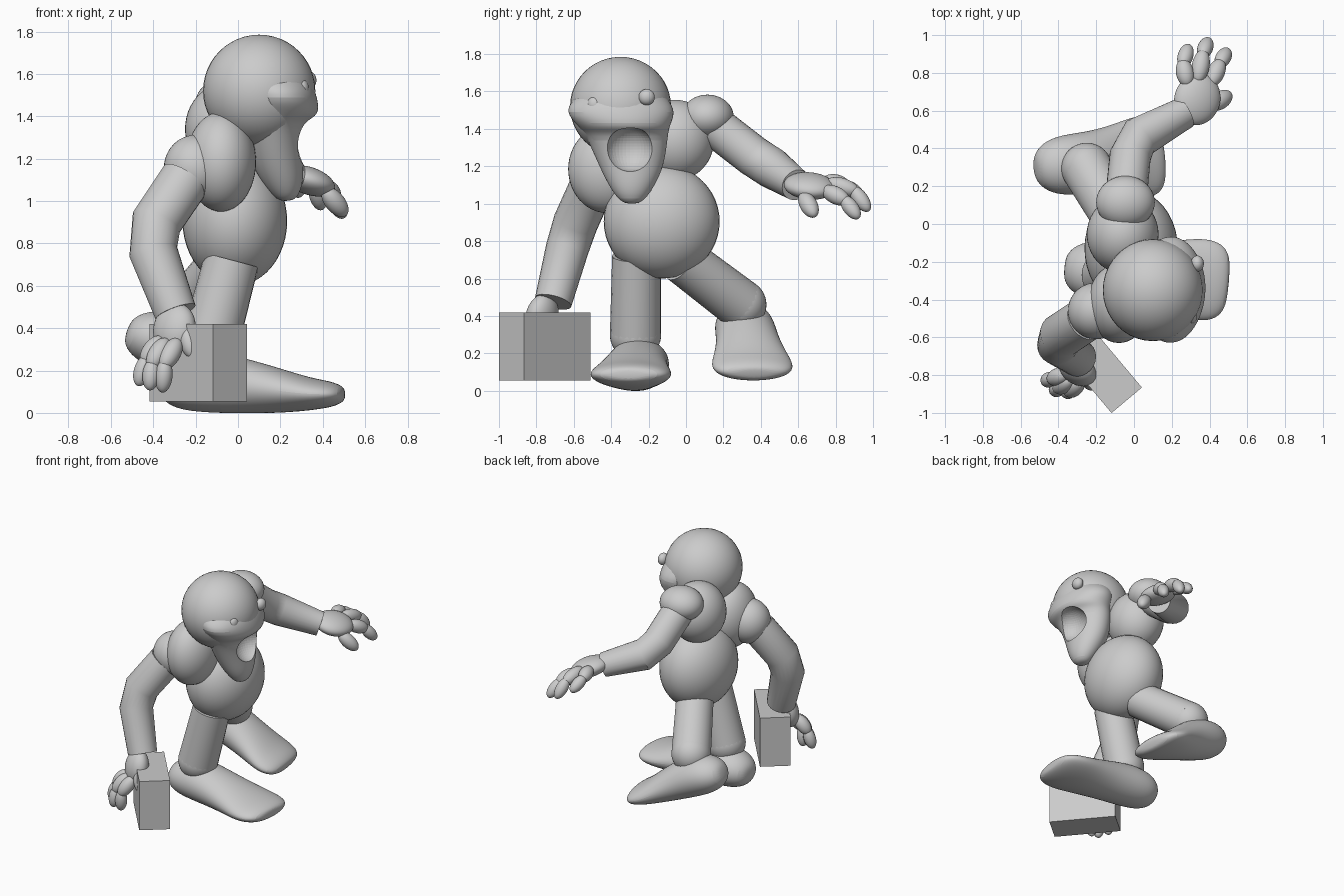
import bpy, bmesh
from math import cos, sin, pi, radians
from mathutils import Vector, Matrix

if "Cube" in bpy.data.objects:
    bpy.data.objects.remove(bpy.data.objects["Cube"])


def ball(name, loc, radii, rot=None):
    bpy.ops.mesh.primitive_uv_sphere_add(segments=40, ring_count=24, location=loc)
    ob = bpy.context.object
    ob.name = name
    ob.scale = radii
    if rot:
        ob.rotation_euler = rot
    return ob


def pod(name, p, q, r, over=0.02):
    """Ellipsoid stretched from p to q."""
    p, q = Vector(p), Vector(q)
    d = q - p
    return ball(name, (p + q) / 2, (r, r, d.length / 2 + over),
                d.to_track_quat('Z', 'Y').to_euler())


def loft(name, rings, n=24, subsurf=0):
    """Skin a list of ellipse rings given as (centre, u, v)."""
    bm = bmesh.new()
    loops = []
    for c, u, v in rings:
        loops.append([bm.verts.new(Vector(c) + Vector(u) * cos(2 * pi * i / n)
                                   + Vector(v) * sin(2 * pi * i / n)) for i in range(n)])
    for a, b in zip(loops, loops[1:]):
        for i in range(n):
            j = (i + 1) % n
            bm.faces.new((a[i], a[j], b[j], b[i]))
    bm.faces.new(loops[0])
    bm.faces.new(loops[-1])
    bmesh.ops.recalc_face_normals(bm, faces=bm.faces)
    me = bpy.data.meshes.new(name)
    bm.to_mesh(me)
    bm.free()
    ob = bpy.data.objects.new(name, me)
    bpy.context.collection.objects.link(ob)
    if subsurf:
        m = ob.modifiers.new("Smooth", 'SUBSURF')
        m.levels = m.render_levels = subsurf
    return ob


def tube(name, pts, radii):
    """Mitred round tube through the points."""
    pts = [Vector(p) for p in pts]
    rings = []
    for i, p in enumerate(pts):
        t = (pts[min(i + 1, len(pts) - 1)] - pts[max(i - 1, 0)]).normalized()
        u = t.cross(Vector((1, 0.3, 0.1))).normalized()
        rings.append((p, u * radii[i], t.cross(u) * radii[i]))
    return loft(name, rings)


# torso
ball("belly", (-0.015, -0.13, 0.905), (0.247, 0.31, 0.305))
ball("chest_right", (-0.08, -0.42, 1.185), (0.165, 0.21, 0.235))
ball("chest_left", (-0.06, -0.055, 1.34), (0.19, 0.205, 0.215))
ball("shoulder_right", (-0.2, -0.46, 1.155), (0.15, 0.15, 0.157))
ball("shoulder_left", (-0.045, 0.115, 1.465), (0.155, 0.14, 0.118))

# head with hanging jaw and hollow mouth
skull = ball("skull", (0.1, -0.35, 1.52), (0.265, 0.27, 0.265))
jaw_sections = [  # z, centre y, half width, back x, front x
    (1.64, -0.34, 0.18, -0.05, 0.30), (1.55, -0.35, 0.265, 0.0, 0.355),
    (1.49, -0.35, 0.295, 0.02, 0.375), (1.425, -0.335, 0.255, 0.02, 0.385),
    (1.395, -0.325, 0.235, 0.03, 0.36), (1.36, -0.315, 0.22, 0.03, 0.31),
    (1.2, -0.29, 0.175, 0.05, 0.31), (1.09, -0.29, 0.12, 0.11, 0.31),
    (1.02, -0.29, 0.07, 0.17, 0.285), (1.0, -0.29, 0.03, 0.2, 0.25)]
jaw = loft("jaw", [(((a + b) / 2, y, z), ((b - a) / 2, 0, 0), (0, w, 0))
                   for z, y, w, a, b in jaw_sections], 24, 2)
cutter = ball("mouth_cutter", (0.33, -0.3, 1.29), (0.12, 0.13, 0.12))
cutter.hide_render = True
cutter.hide_set(True)
for ob in (skull, jaw):
    m = ob.modifiers.new("Mouth", 'BOOLEAN')
    m.operation = 'DIFFERENCE'
    m.object = cutter
ball("eye_right", (0.30, -0.485, 1.53), (0.035, 0.043, 0.045))
ball("eye_left", (0.335, -0.21, 1.57), (0.035, 0.043, 0.043))

# arms
tube("arm_right", [(-0.25, -0.5, 1.1), (-0.385, -0.59, 0.9), (-0.4, -0.635, 0.76),
                   (-0.295, -0.71, 0.475)], [0.12, 0.12, 0.115, 0.1])
tube("arm_left", [(-0.04, 0.16, 1.41), (-0.02, 0.36, 1.255), (0.03, 0.46, 1.19),
                  (0.27, 0.59, 1.1)], [0.11, 0.11, 0.11, 0.085])


# hands: palm, three bent fingers and a thumb
def hand(side, palm, radii, rot, fingers):
    ball("palm_" + side, palm, radii, rot)
    for k, f in enumerate(fingers):
        for s, (p, q) in enumerate(zip(f, f[1:])):
            pod(f"finger_{side}_{k}_{s}", p, q, 0.047 - 0.006 * s, 0.024)


hand("right", (-0.3, -0.77, 0.395), (0.11, 0.075, 0.125), (radians(-12), 0, radians(-35)), [
    [(-0.37, -0.8, 0.34), (-0.435, -0.82, 0.25), (-0.465, -0.83, 0.15)],
    [(-0.345, -0.83, 0.33), (-0.405, -0.87, 0.23), (-0.415, -0.88, 0.13)],
    [(-0.29, -0.84, 0.33), (-0.345, -0.89, 0.23), (-0.355, -0.88, 0.12)],
    [(-0.245, -0.81, 0.4), (-0.215, -0.85, 0.28)]])
hand("left", (0.335, 0.66, 1.095), (0.125, 0.14, 0.065), (radians(-10), radians(15), radians(-25)), [
    [(0.28, 0.75, 1.12), (0.26, 0.85, 1.1), (0.285, 0.93, 1.04)],
    [(0.34, 0.77, 1.11), (0.365, 0.9, 1.07), (0.39, 0.965, 0.98)],
    [(0.41, 0.75, 1.07), (0.455, 0.85, 1.02), (0.49, 0.91, 0.94)],
    [(0.42, 0.63, 1.04), (0.495, 0.68, 0.95)]])


# thighs with rounded ends
def thigh(side, hip, knee, r):
    tube("thigh_" + side, [hip, knee], [r * 0.95, r])
    ball("knee_" + side, knee, (r, r, r))


thigh("right", (-0.03, -0.265, 0.72), (-0.14, -0.27, 0.3), 0.137)
thigh("left", (-0.06, -0.02, 0.7), (-0.25, 0.295, 0.46), 0.135)

# feet: broad flat toe, tall round heel at the local origin
foot_sections = [  # x, half width, bottom, top
    (-0.15, 0.04, 0.1, 0.17), (-0.13, 0.1, 0.05, 0.22), (-0.05, 0.155, 0.01, 0.275),
    (0.1, 0.165, -0.002, 0.29), (0.25, 0.17, -0.004, 0.262), (0.42, 0.195, -0.002, 0.212),
    (0.56, 0.225, 0.01, 0.167), (0.66, 0.21, 0.025, 0.15), (0.71, 0.16, 0.045, 0.13),
    (0.725, 0.08, 0.065, 0.11)]


def foot(side, heel, yaw, pitch, length):
    ob = loft("foot_" + side, [((x * (length if x > 0 else 1), 0, (a + b) / 2 - 0.14),
                                (0, w, 0), (0, 0, (b - a) / 2))
                               for x, w, a, b in foot_sections], 20, 2)
    ob.matrix_world = (Matrix.Translation(heel) @ Matrix.Rotation(radians(yaw), 4, 'Z')
                       @ Matrix.Rotation(radians(pitch), 4, 'Y'))


foot("right", (-0.22, -0.245, 0.14), -5, 0, 1.0)
foot("left", (-0.38, 0.31, 0.345), 6, 20, 0.82)

# box held by the right hand
bpy.ops.mesh.primitive_cube_add(size=1, location=(-0.188, -0.755, 0.237),
                                rotation=(0, 0, radians(40)))
box = bpy.context.object
box.name = "carried_box"
box.scale = (0.21, 0.465, 0.365)

# smooth shading with crisp edges
bpy.ops.object.select_all(action='DESELECT')
for ob in bpy.context.scene.objects:
    if ob.type == 'MESH' and ob != cutter:
        ob.select_set(True)
        bpy.context.view_layer.objects.active = ob
bpy.ops.object.shade_smooth_by_angle(angle=radians(35))
